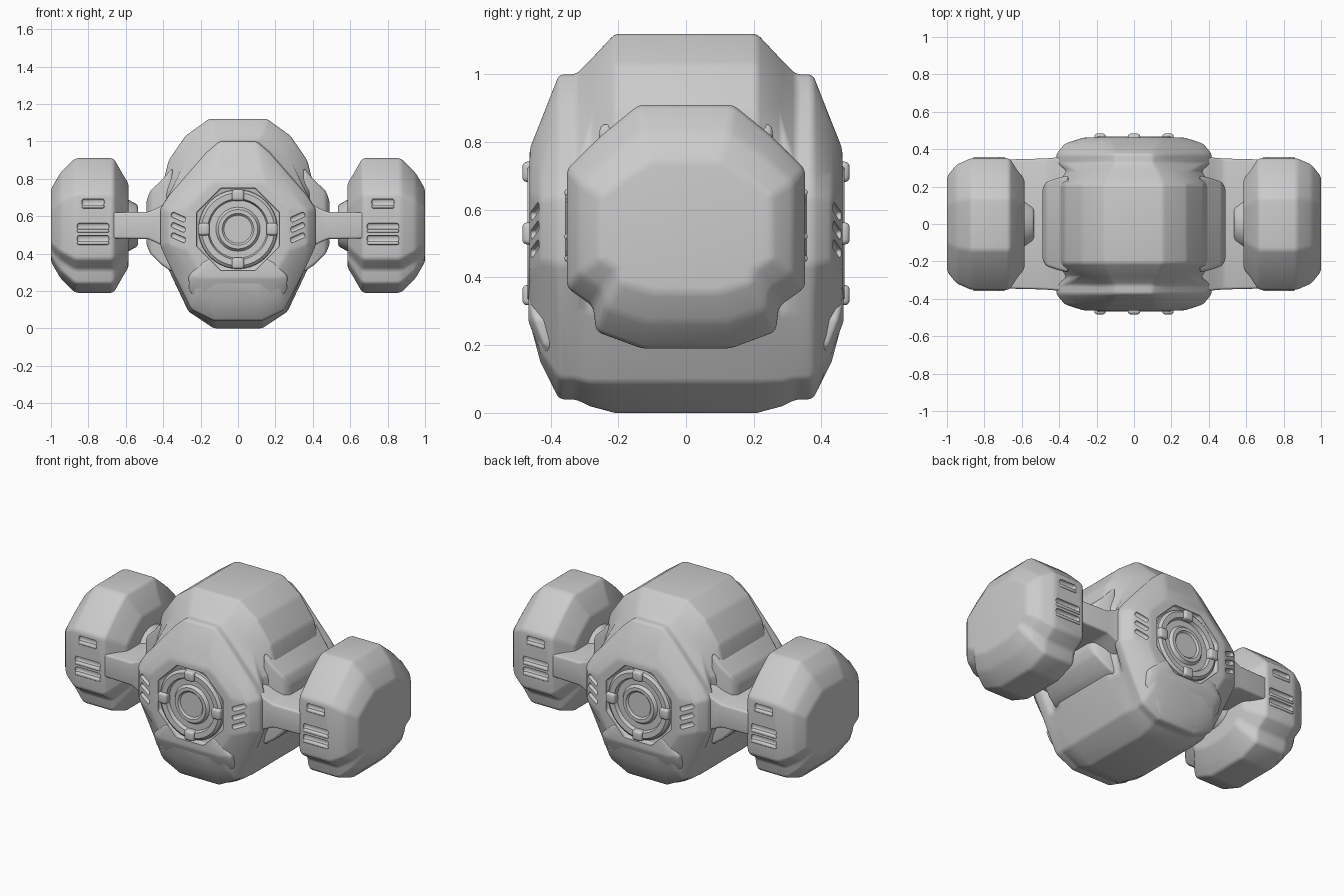
import bpy, bmesh, math
from mathutils import Matrix, Vector

if "Cube" in bpy.data.objects:
    bpy.data.objects.remove(bpy.data.objects["Cube"])

grey = bpy.data.materials.new("hull_grey")
grey.use_nodes = True
grey.diffuse_color = (0.6, 0.6, 0.6, 1)
grey.node_tree.nodes["Principled BSDF"].inputs["Base Color"].default_value = (0.6, 0.6, 0.6, 1)


def finish(name, bm, bevel=0.0, segments=3):
    """Turn a bmesh into a shaded object, with applied edge rounding."""
    bmesh.ops.recalc_face_normals(bm, faces=bm.faces[:])
    mesh = bpy.data.meshes.new(name)
    bm.to_mesh(mesh)
    bm.free()
    mesh.materials.append(grey)
    obj = bpy.data.objects.new(name, mesh)
    bpy.context.collection.objects.link(obj)
    if bevel:
        mod = obj.modifiers.new("rounding", "BEVEL")
        mod.width, mod.segments = bevel, segments
        mod.limit_method, mod.angle_limit = "ANGLE", math.radians(15)
        apply(obj, mod)
    return obj


def select(obj):
    bpy.ops.object.select_all(action="DESELECT")
    obj.select_set(True)
    bpy.context.view_layer.objects.active = obj


def apply(obj, mod):
    select(obj)
    bpy.ops.object.modifier_apply(modifier=mod.name)


def smooth(obj):
    select(obj)
    bpy.ops.object.shade_smooth_by_angle(angle=math.radians(40))


def mirror(obj, x=False, y=False):
    mod = obj.modifiers.new("mirror", "MIRROR")
    mod.use_axis = (x, y, False)
    mod.use_mirror_merge = False
    apply(obj, mod)


def loft(bm, rings):
    loops = [[bm.verts.new(p) for p in ring] for ring in rings]
    for a, b in zip(loops, loops[1:]):
        for i in range(len(a)):
            j = (i + 1) % len(a)
            bm.faces.new((a[i], a[j], b[j], b[i]))
    bm.faces.new(loops[0])
    bm.faces.new(loops[-1])


def both_sides(half):
    return half + [(-u, v) for u, v in reversed(half)]


def box(bm, size, spot, turn=Matrix()):
    m = Matrix.Translation(spot) @ turn @ Matrix.Diagonal((*size, 1))
    bmesh.ops.create_cube(bm, size=1, matrix=m)


def cut(obj, cutter):
    mod = obj.modifiers.new("cut", "BOOLEAN")
    mod.operation, mod.object, mod.solver = "DIFFERENCE", cutter, "EXACT"
    apply(obj, mod)


# Main hull: cross-sections from the middle to the front, repeated to the back
middle = [(.155, 1.12), (.28, 1.03), (.37, .9), (.41, .74), (.41, .4), (.36, .29), (.265, .09), (.13, 0)]
waist = [(.13, 1.04), (.22, .97), (.31, .84), (.36, .72), (.36, .42), (.34, .29), (.26, .09), (.13, .02)]
collar = [(.1, 1.0), (.17, .94), (.37, .71), (.415, .64), (.415, .44), (.35, .3), (.25, .1), (.13, .04)]
brow = [(.12, .86), (.17, .83), (.31, .7), (.37, .63), (.37, .45), (.27, .32), (.22, .18), (.12, .15)]
face = [(.13, .78), (.16, .76), (.25, .67), (.27, .64), (.27, .42), (.22, .33), (.18, .29), (.12, .27)]
steps = [(.21, middle), (.285, waist), (.325, collar), (.375, collar), (.43, brow), (.462, face)]
stations = [(-y, s) for y, s in reversed(steps)] + steps
bm = bmesh.new()
loft(bm, [[(u, y, v) for u, v in both_sides(s)] for y, s in stations])
hull = finish("hull", bm, .014)

# Chin plates under the round ports
bm = bmesh.new()
outline = [(.14, .38, .466), (.19, .355, .466), (.265, .28, .45), (.26, .2, .42), (.13, .055, .385), (.2, .27, .466)]
for s in (-1, 1):
    for x, z, y in outline:
        bm.verts.new((s * x, -y, z))
        bm.verts.new((s * x, -.3, z))
bmesh.ops.convex_hull(bm, input=bm.verts[:])
bmesh.ops.dissolve_limit(bm, angle_limit=.02, verts=bm.verts[:], edges=bm.edges[:])
chin = finish("chin_plates", bm, .012)
mirror(chin, y=True)

# Recesses for the ports and the slanted vents
bm = bmesh.new()
for s in (-1, 1):
    m = Matrix.Translation((0, s * .49, .53)) @ Matrix.Rotation(math.pi / 2, 4, "X") @ Matrix.Rotation(math.pi / 8, 4, "Z")
    bmesh.ops.create_cone(bm, cap_ends=True, segments=8, radius1=.24, radius2=.24, depth=.1, matrix=m)
port_cutter = finish("port_cutter", bm, .01)
bm = bmesh.new()
for sx in (-1, 1):
    for sy in (-1, 1):
        for z in (.485, .54, .595):
            turn = Matrix.Rotation(-sx * sy * .32, 4, "Z") @ Matrix.Rotation(-sx * .4, 4, "Y")
            box(bm, (.085, .05, .028), (sx * .322, sy * .455, z), turn)
vent_cutter = finish("vent_cutter", bm, .01)
cut(hull, port_cutter)
cut(chin, port_cutter)
cut(hull, vent_cutter)

# Round ports: a turned profile with a raised ring and a lens
profile = [(0, .452), (.075, .452), (.085, .462), (.105, .462), (.118, .445), (.155, .445),
           (.163, .466), (.195, .468), (.21, .455), (.215, .42)]
bm = bmesh.new()
verts = [bm.verts.new((r, -y, 0)) for r, y in profile]
edges = [bm.edges.new(pair) for pair in zip(verts, verts[1:])]
bmesh.ops.spin(bm, geom=verts + edges, cent=(0, 0, 0), axis=(0, 1, 0), angle=math.tau, steps=40)
bmesh.ops.remove_doubles(bm, verts=bm.verts[:], dist=.0005)
bmesh.ops.translate(bm, verts=bm.verts[:], vec=(0, 0, .53))
ports = finish("round_ports", bm)
mirror(ports, y=True)

# Four clips holding each port ring
bm = bmesh.new()
for i in range(4):
    turn = Matrix.Rotation(i * math.pi / 2, 4, "Y")
    box(bm, (.065, .055, .06), Vector((0, -.456, .53)) + turn @ Vector((0, 0, .182)), turn)
clips = finish("port_clips", bm, .014)
mirror(clips, y=True)

# Side bulges on the hull
bm = bmesh.new()
loft(bm, [[(x, -w, z0), (x, w, z0), (x, w, z1), (x, -w, z1)]
          for x, w, z0, z1 in ((.35, .26, .3, .86), (.41, .245, .34, .79), (.47, .225, .4, .735), (.49, .19, .45, .68))])
bulges = finish("side_bulges", bm, .015)
mirror(bulges, x=True)

# Arms between hull and pods, flared at the hull
bm = bmesh.new()
loft(bm, [[(x, -w, .55 - h), (x, w, .55 - h), (x, w, .55 + h), (x, -w, .55 + h)]
          for x, w, h in ((.36, .36, .14), (.42, .355, .1), (.48, .35, .072), (.68, .345, .07))])
arms = finish("arms", bm, .012)
mirror(arms, x=True)

# Hubs on the inner faces of the pods
bm = bmesh.new()
m = Matrix.Translation((.58, 0, .55)) @ Matrix.Rotation(math.pi / 2, 4, "Y")
bmesh.ops.create_cone(bm, cap_ends=True, segments=24, radius1=.11, radius2=.16, depth=.09, matrix=m)
hubs = finish("pod_hubs", bm, .012)
mirror(hubs, x=True)

# Pods: one notched outline scaled along x
outline = both_sides([(.14, .91), (.25, .82), (.352, .72), (.352, .37), (.275, .315), (.265, .24), (.13, .19)])
bm = bmesh.new()
rings = []
for x, sy, sz in ((.585, .68, .62), (.62, .8, .78), (.665, 1, 1), (.87, 1, 1), (.95, .9, .78), (1, .72, .54)):
    rings.append([(x, y * sy, .55 + (z - .55) * sz) for y, z in outline])
loft(bm, rings)
pods = finish("pods", bm, .016)

# Slots in the front and back of the pods, each with a thin lip below
cutter_bm, lip_bm = bmesh.new(), bmesh.new()
for s in (-1, 1):
    for z, w in ((.675, .12), (.545, .17), (.48, .17)):
        box(cutter_bm, (w, .05, .035), (.775, s * .36, z))
        box(lip_bm, (w, .03, .018), (.775, s * .344, z - .024))
slot_cutter = finish("slot_cutter", cutter_bm, .012)
lips = finish("slot_lips", lip_bm, .007)
cut(pods, slot_cutter)
mirror(pods, x=True)
mirror(lips, x=True)

for helper in (port_cutter, vent_cutter, slot_cutter):
    bpy.data.objects.remove(helper)
for part in (hull, chin, ports, clips, bulges, arms, hubs, pods, lips):
    smooth(part)
